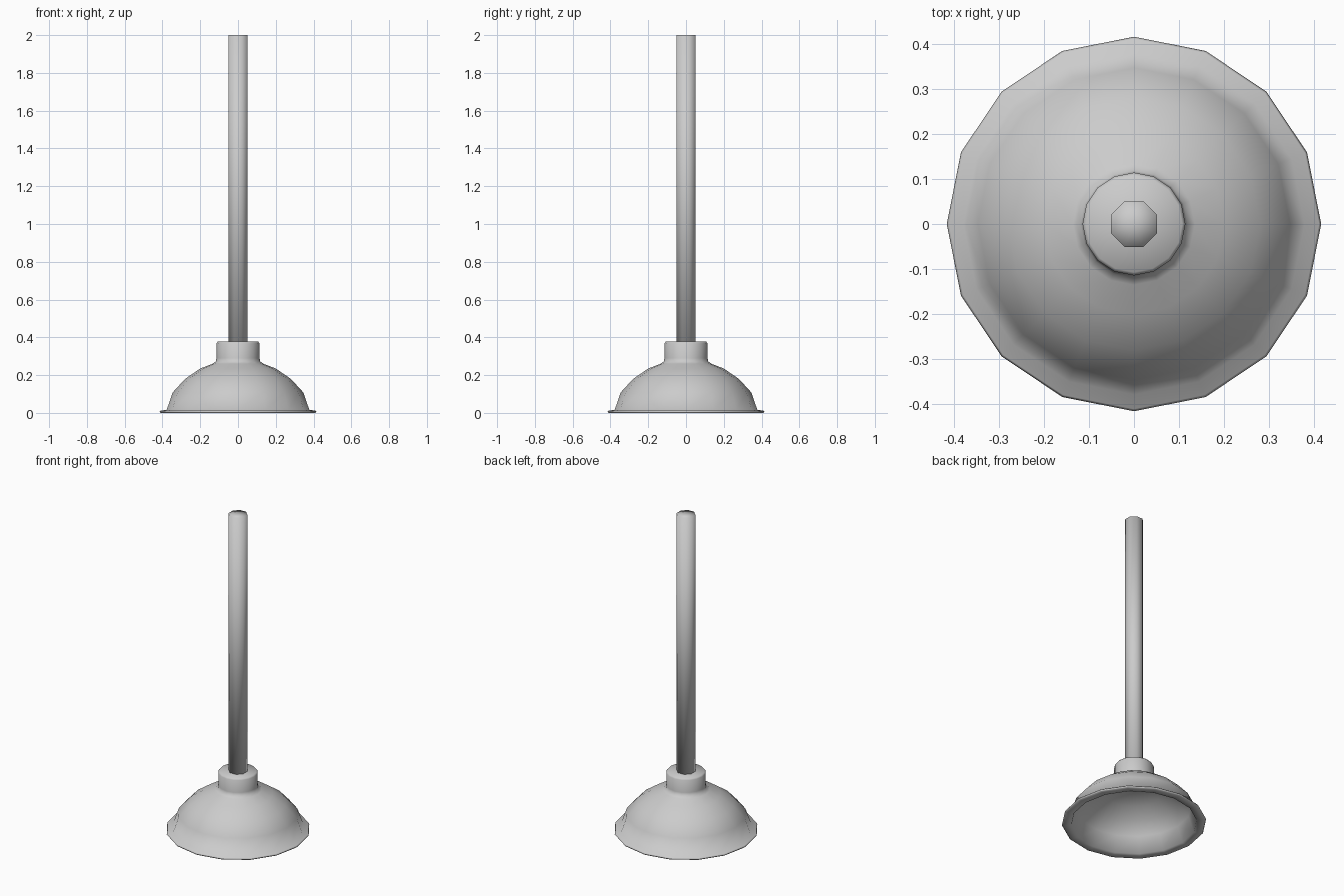
import bpy, bmesh, math

if "Cube" in bpy.data.objects:
    bpy.data.objects.remove(bpy.data.objects["Cube"])


def lathe(name, profile, sides, offset=0.0):
    """Revolve (radius, z) points about z; radius 0 becomes a single pole."""
    bm = bmesh.new()
    rings = []
    for r, z in profile:
        if r == 0:
            rings.append([bm.verts.new((0, 0, z))] * sides)
        else:
            angles = [offset + math.tau * i / sides for i in range(sides)]
            rings.append([bm.verts.new((r * math.cos(a), r * math.sin(a), z)) for a in angles])
    for lower, upper in zip(rings, rings[1:]):
        for i in range(sides):
            j = (i + 1) % sides
            quad = [lower[i], lower[j], upper[j], upper[i]]
            bm.faces.new(list(dict.fromkeys(quad)))
    bmesh.ops.recalc_face_normals(bm, faces=bm.faces)
    for f in bm.faces:
        f.smooth = True
    mesh = bpy.data.meshes.new(name)
    bm.to_mesh(mesh)
    bm.free()
    obj = bpy.data.objects.new(name, mesh)
    bpy.context.collection.objects.link(obj)
    return obj


# Rubber cup: hollow inside, flared rim, outer dome, collar
cup_profile = [
    (0, 0.25), (0.10, 0.243), (0.185, 0.218), (0.262, 0.166), (0.328, 0.10), (0.36, 0.003),
    (0.41, 0.0), (0.415, 0.006), (0.41, 0.013),
    (0.378, 0.015), (0.346, 0.108), (0.28, 0.18), (0.20, 0.235),
    (0.135, 0.26), (0.118, 0.272), (0.114, 0.29),
    (0.114, 0.368), (0.107, 0.377), (0, 0.377),
]
lathe("rubber_cup", cup_profile, 16)

# Wooden handle: octagonal rod with flats facing the axes
lathe("handle", [(0, 0.30), (0.055, 0.30), (0.055, 2.0), (0, 2.0)], 8, math.pi / 8)
